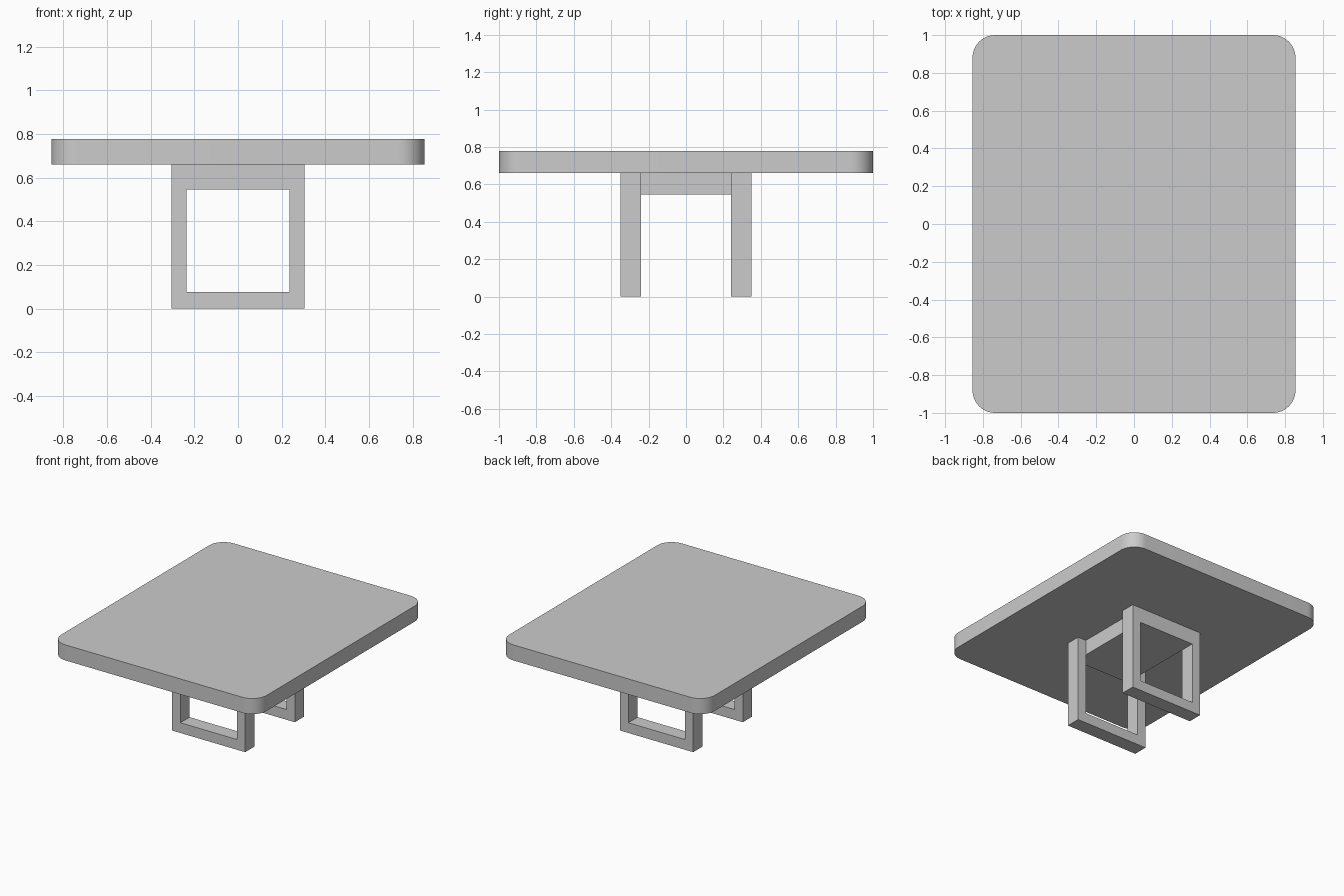
import bpy, bmesh, math

if "Cube" in bpy.data.objects:
    bpy.data.objects.remove(bpy.data.objects["Cube"])


def finish(name, bm):
    bmesh.ops.recalc_face_normals(bm, faces=bm.faces)
    mesh = bpy.data.meshes.new(name)
    bm.to_mesh(mesh)
    bm.free()
    obj = bpy.data.objects.new(name, mesh)
    bpy.context.collection.objects.link(obj)
    return obj


def prism(bm, points, vec):
    """Extrude a closed outline along vec."""
    face = bm.faces.new([bm.verts.new(p) for p in points])
    ext = bmesh.ops.extrude_face_region(bm, geom=[face], use_keep_orig=True)
    verts = [g for g in ext["geom"] if isinstance(g, bmesh.types.BMVert)]
    bmesh.ops.translate(bm, verts=verts, vec=vec)


def rect(x, z0, z1, y):
    return [(-x, y, z0), (x, y, z0), (x, y, z1), (-x, y, z1)]


# Rounded table top
HX, HY, R, Z0, Z1 = 0.855, 1.0, 0.12, 0.66, 0.777
outline = []
for i, (sx, sy) in enumerate([(1, 1), (-1, 1), (-1, -1), (1, -1)]):
    for k in range(13):
        a = math.radians(90 * i + 7.5 * k)
        outline.append((sx * (HX - R) + R * math.cos(a),
                        sy * (HY - R) + R * math.sin(a), Z0))
bm = bmesh.new()
prism(bm, outline, (0, 0, Z1 - Z0))
top = finish("table_top", bm)
bpy.context.view_layer.objects.active = top
top.select_set(True)
bpy.ops.object.shade_smooth_by_angle(angle=math.radians(30))
top.select_set(False)

# Rectangular leg frames, front and back
OX, IX, OPEN0, OPEN1 = 0.305, 0.235, 0.077, 0.545
Y_IN, Y_OUT = 0.24, 0.35
for name, sy in (("front_leg_frame", -1), ("back_leg_frame", 1)):
    bm = bmesh.new()
    rings = []
    for y in (sy * Y_IN, sy * Y_OUT):
        outer = [bm.verts.new(p) for p in rect(OX, 0, Z0, y)]
        inner = [bm.verts.new(p) for p in rect(IX, OPEN0, OPEN1, y)]
        rings.append((outer, inner))
    (o0, i0), (o1, i1) = rings
    for a, b in ((o0, i0), (o1, i1), (o0, o1), (i0, i1)):
        for k in range(4):
            n = (k + 1) % 4
            bm.faces.new((a[k], a[n], b[n], b[k]))
    finish(name, bm)

# Solid block joining the two frames under the top
bm = bmesh.new()
prism(bm, rect(IX, OPEN1, Z0, -Y_IN), (0, 2 * Y_IN, 0))
finish("connecting_block", bm)
